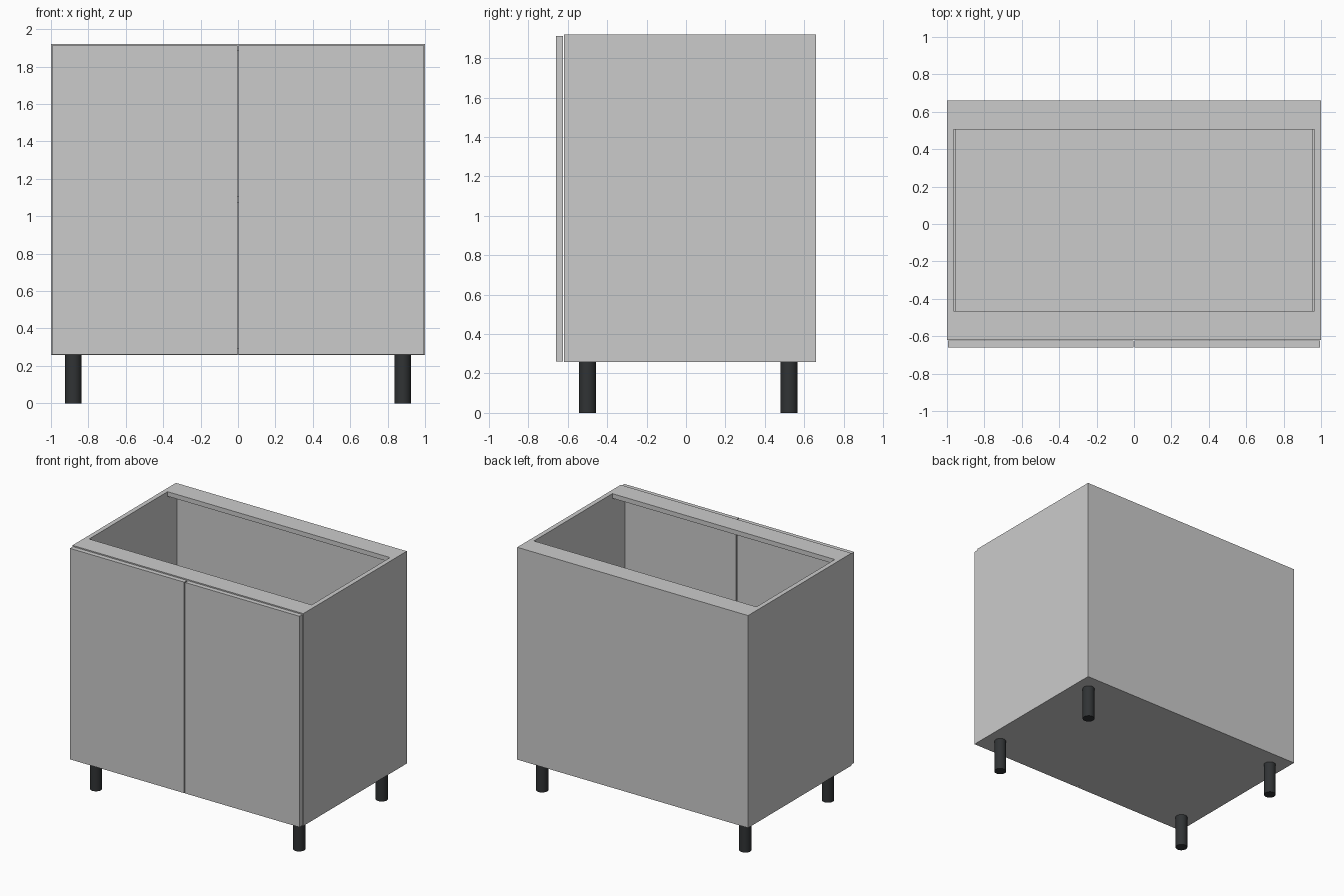
import bpy, math

if "Cube" in bpy.data.objects:
    bpy.data.objects.remove(bpy.data.objects["Cube"])

T = 0.036                      # board thickness
BOT, TOP = 0.257, 1.92         # carcass bottom and top
FRONT, BACK = -0.62, 0.66      # carcass depth range
IN = 1.0 - T                   # inner half width


def board(name, x, y, z):
    """Box spanning the given (min, max) ranges."""
    bpy.ops.mesh.primitive_cube_add(size=1, location=[(a + b) / 2 for a, b in (x, y, z)])
    ob = bpy.context.object
    ob.name = name
    ob.scale = [b - a for a, b in (x, y, z)]
    bpy.ops.object.transform_apply(location=False, rotation=False, scale=True)
    return ob


black = bpy.data.materials.new("black_plastic")
black.diffuse_color = (0.03, 0.033, 0.035, 1)
black.use_nodes = True
black.node_tree.nodes["Principled BSDF"].inputs["Base Color"].default_value = black.diffuse_color

# Side panels, doors and legs, mirrored left and right
for side, s in (("left", -1), ("right", 1)):
    board(f"{side}_side_panel", sorted((s * IN, s)), (FRONT, BACK), (BOT, TOP))
    board(f"{side}_door", sorted((s * 0.004, s * 0.995)), (-0.66, -0.624), (0.261, 1.913))
    for end, y in (("front", -0.50), ("back", 0.523)):
        bpy.ops.mesh.primitive_cylinder_add(vertices=32, radius=0.044, depth=BOT,
                                            location=(s * 0.88, y, BOT / 2))
        leg = bpy.context.object
        leg.name = f"{end}_{side}_leg"
        leg.data.materials.append(black)
        bpy.ops.object.shade_smooth_by_angle(angle=math.radians(40))

# Bottom, back and shelf
board("bottom_panel", (-IN, IN), (FRONT, BACK - T), (BOT, BOT + T))
board("back_panel", (-IN, IN), (BACK - T, BACK), (BOT, TOP - T))
board("shelf", (-0.956, 0.956), (-0.58, BACK - T), (1.07, 1.07 + T))

# Top stretcher rails
board("front_top_rail", (-IN, IN), (FRONT, -0.465), (TOP - T, TOP))
board("back_top_rail", (-IN, IN), (0.505, BACK), (TOP - T, TOP))
